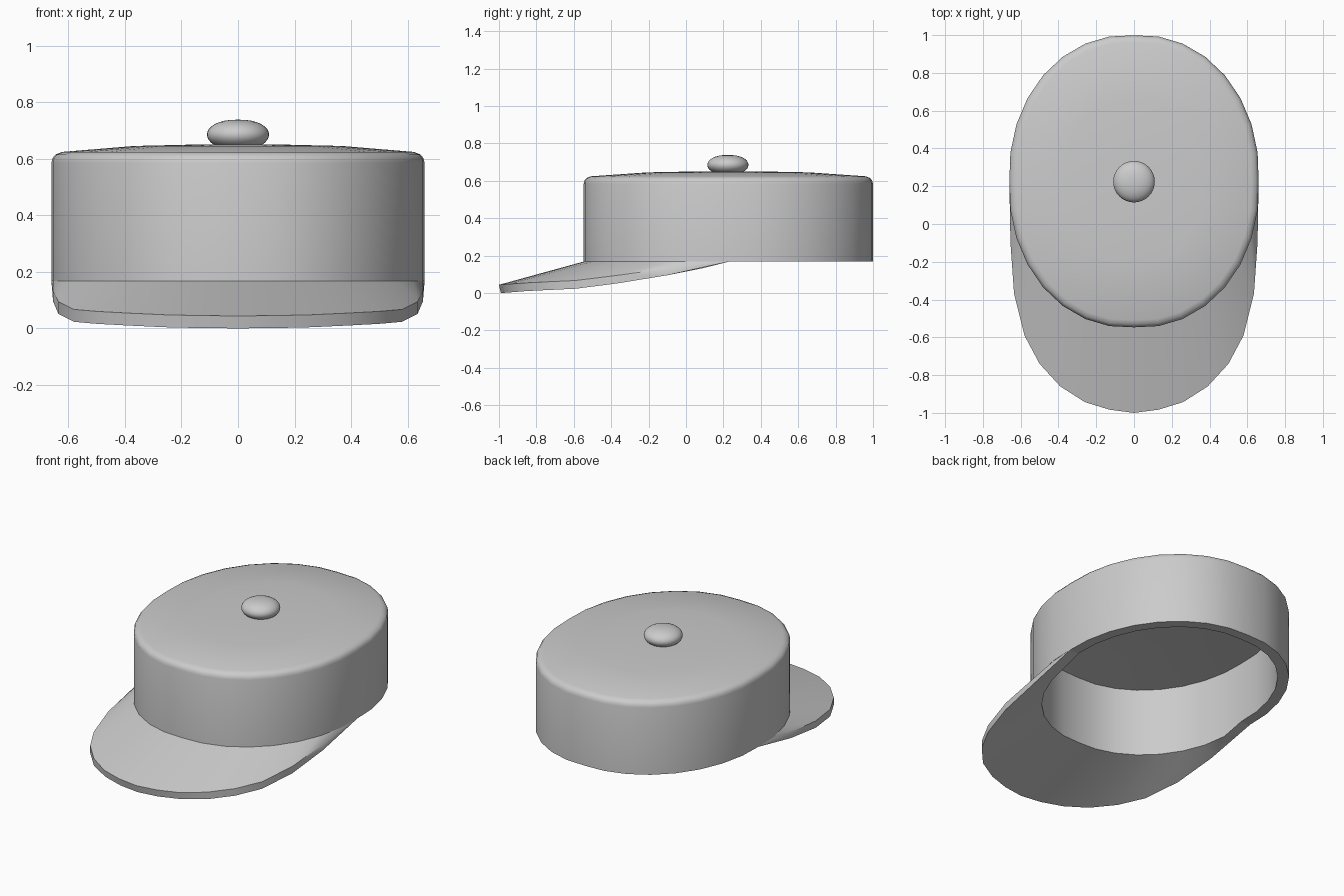
import bpy, bmesh, math

if "Cube" in bpy.data.objects:
    bpy.data.objects.remove(bpy.data.objects["Cube"])

CY, RX, RY, RIM = 0.226, 0.66, 0.773, 0.168
SEG = 32

cloth = bpy.data.materials.new("mid grey cloth")
cloth.diffuse_color = (0.6, 0.6, 0.6, 1)
cloth.use_nodes = True
cloth.node_tree.nodes["Principled BSDF"].inputs["Base Color"].default_value = cloth.diffuse_color


def oval(inset, z, angle, scale=1.0):
    """Point on the cap's slightly full oval, angle 0 at the front, turning to +x."""
    full = scale * (1 + 0.029 * abs(math.sin(2 * angle)))
    return ((RX - inset) * full * math.sin(angle),
            CY - (RY - inset) * full * math.cos(angle), z)


def finish(bm, name, angle=30):
    bmesh.ops.recalc_face_normals(bm, faces=bm.faces)
    mesh = bpy.data.meshes.new(name)
    bm.to_mesh(mesh)
    bm.free()
    obj = bpy.data.objects.new(name, mesh)
    bpy.context.collection.objects.link(obj)
    mesh.materials.append(cloth)
    bpy.ops.object.select_all(action='DESELECT')
    obj.select_set(True)
    bpy.context.view_layer.objects.active = obj
    bpy.ops.object.shade_smooth_by_angle(angle=math.radians(angle))
    return obj


# Crown: hollow oval shell, from the ceiling down, round the rim and up to the dome
profile = [(0.062, 0.571, 0.25), (0.062, 0.566, 0.59), (0.062, 0.545, 1),
           (0.062, RIM, 1), (0, RIM, 1), (0, 0.585, 1),
           (0.004, 0.602, 1), (0.015, 0.615, 1), (0.038, 0.624, 1),
           (0.038, 0.645, 0.59), (0.038, 0.65, 0.25)]
bm = bmesh.new()
rings = [[bm.verts.new(oval(i, z, math.tau * k / SEG, s)) for k in range(SEG)]
         for i, z, s in profile]
for a, b in zip(rings, rings[1:]):
    for k in range(SEG):
        n = (k + 1) % SEG
        bm.faces.new((a[k], a[n], b[n], b[k]))
for ring, z in ((rings[0], 0.572), (rings[-1], 0.651)):
    tip = bm.verts.new((0, CY, z))
    for k in range(SEG):
        bm.faces.new((ring[k], ring[(k + 1) % SEG], tip))
finish(bm, "crown", 60)

# Brim: outer edge from the front centre to the side (x, y, bottom z, thickness)
edge = [(0, -1.0, 0.0, 0.044), (0.13, -0.983, 0.001, 0.044),
        (0.26, -0.943, 0.004, 0.044), (0.39, -0.86, 0.010, 0.044),
        (0.50, -0.74, 0.016, 0.044), (0.58, -0.59, 0.023, 0.044),
        (0.635, -0.37, 0.051, 0.043), (0.654, -0.1, 0.095, 0.036),
        (0.66, CY, RIM - 0.001, 0.001)]
outline = [(-x, y, z, t) for x, y, z, t in reversed(edge[1:])] + edge
bm = bmesh.new()
strips = []
for k, (x, y, z, t) in enumerate(outline):
    ang = math.pi * (k - 8) / 16
    front = 0.01 if y < -0.9 else 0
    strips.append([bm.verts.new(p) for p in (
        oval(0.003, RIM + 0.001, ang), (x, y, z + t), (x, y + front, z),
        oval(0.062, RIM - t, ang), oval(0.062, RIM + 0.0005, ang))])
for a, b in zip(strips, strips[1:]):
    for j in range(4):
        bm.faces.new((a[j], b[j], b[j + 1], a[j + 1]))
finish(bm, "brim")

# Button on top of the crown: a flattened ball with full sides
bm = bmesh.new()
bmesh.ops.create_uvsphere(bm, u_segments=32, v_segments=16, radius=1)
for v in bm.verts:
    r = math.hypot(v.co.x, v.co.y)
    grow = 0.11 * (r ** 0.85 / r if r > 1e-4 else 0)
    v.co = (v.co.x * grow, v.co.y * grow + CY - 0.002, 0.685 + 0.053 * v.co.z)
finish(bm, "top_button", 60)
